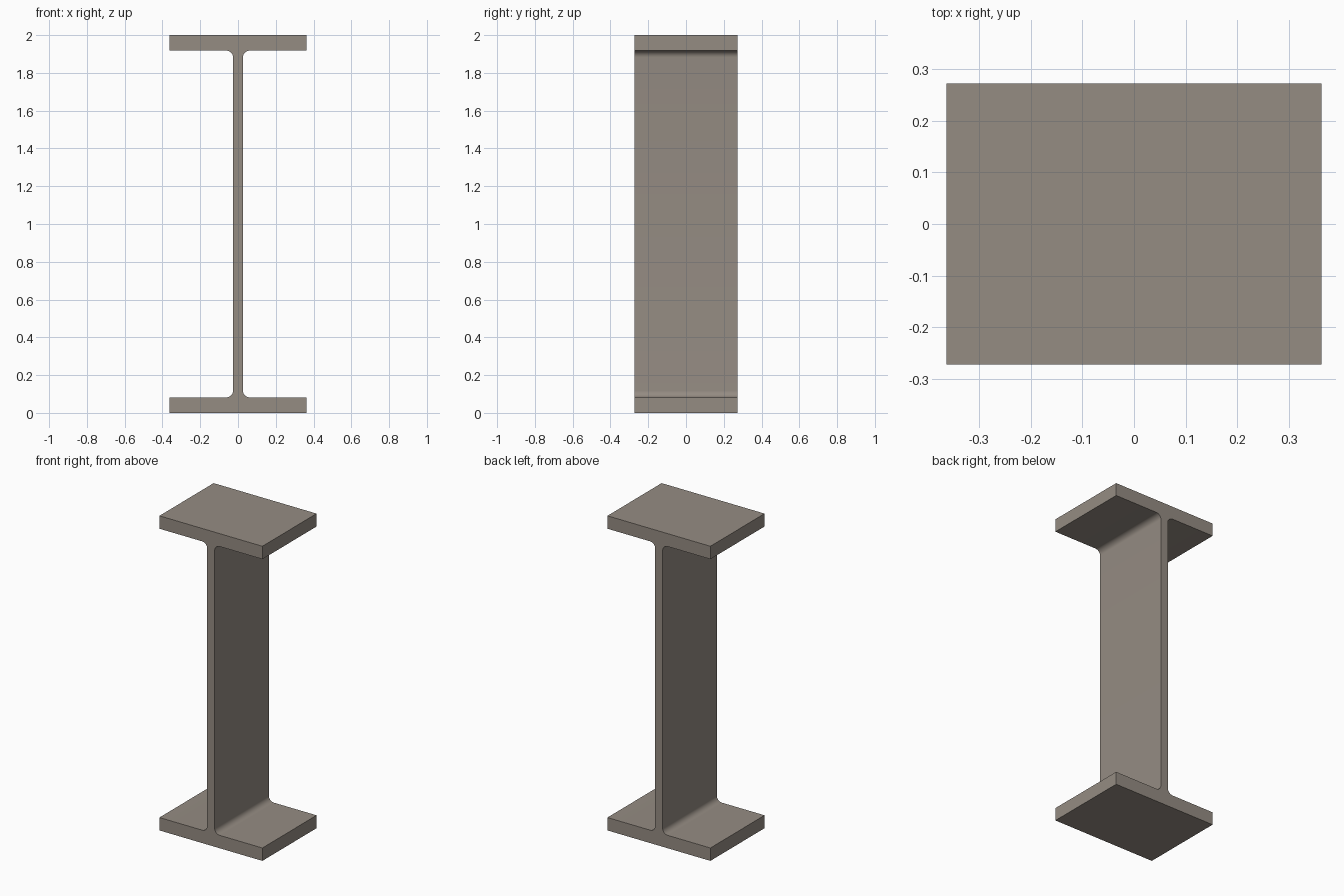
import bpy, bmesh
from math import sin, cos, pi, radians

cube = bpy.data.objects.get("Cube")
if cube:
    bpy.data.objects.remove(cube, do_unlink=True)

HALF_WIDTH, HALF_DEPTH, HEIGHT = 0.362, 0.272, 2.0
FLANGE, HALF_WEB, FILLET, STEPS = 0.082, 0.026, 0.036, 10

# Warm grey steel
steel = bpy.data.materials.new("warm_grey_steel")
steel.use_nodes = True
colour = (0.30, 0.262, 0.226, 1)
steel.diffuse_color = colour
steel.node_tree.nodes["Principled BSDF"].inputs["Base Color"].default_value = colour

# Lower right quarter of the section: flange edge, then the rounded inner corner
quarter = [(HALF_WIDTH, 0), (HALF_WIDTH, FLANGE)]
for i in range(STEPS + 1):
    a = i / STEPS * pi / 2
    quarter.append((HALF_WEB + FILLET * (1 - sin(a)), FLANGE + FILLET * (1 - cos(a))))

# Mirror the quarter up, then across
right = quarter + [(x, HEIGHT - z) for x, z in reversed(quarter)]
outline = right + [(-x, z) for x, z in reversed(right)]

# Extrude the section along the beam's depth
bm = bmesh.new()
section = bm.faces.new([bm.verts.new((x, -HALF_DEPTH, z)) for x, z in outline])
extruded = bmesh.ops.extrude_face_region(bm, geom=[section])
moved = [g for g in extruded["geom"] if isinstance(g, bmesh.types.BMVert)]
bmesh.ops.translate(bm, verts=moved, vec=(0, 2 * HALF_DEPTH, 0))
bmesh.ops.recalc_face_normals(bm, faces=bm.faces)

mesh = bpy.data.meshes.new("i_beam")
bm.to_mesh(mesh)
bm.free()
mesh.materials.append(steel)
beam = bpy.data.objects.new("i_beam", mesh)
bpy.context.collection.objects.link(beam)

# Smooth fillets with crisp outer edges
bpy.ops.object.select_all(action="DESELECT")
beam.select_set(True)
bpy.context.view_layer.objects.active = beam
bpy.ops.object.shade_smooth_by_angle(angle=radians(30))
